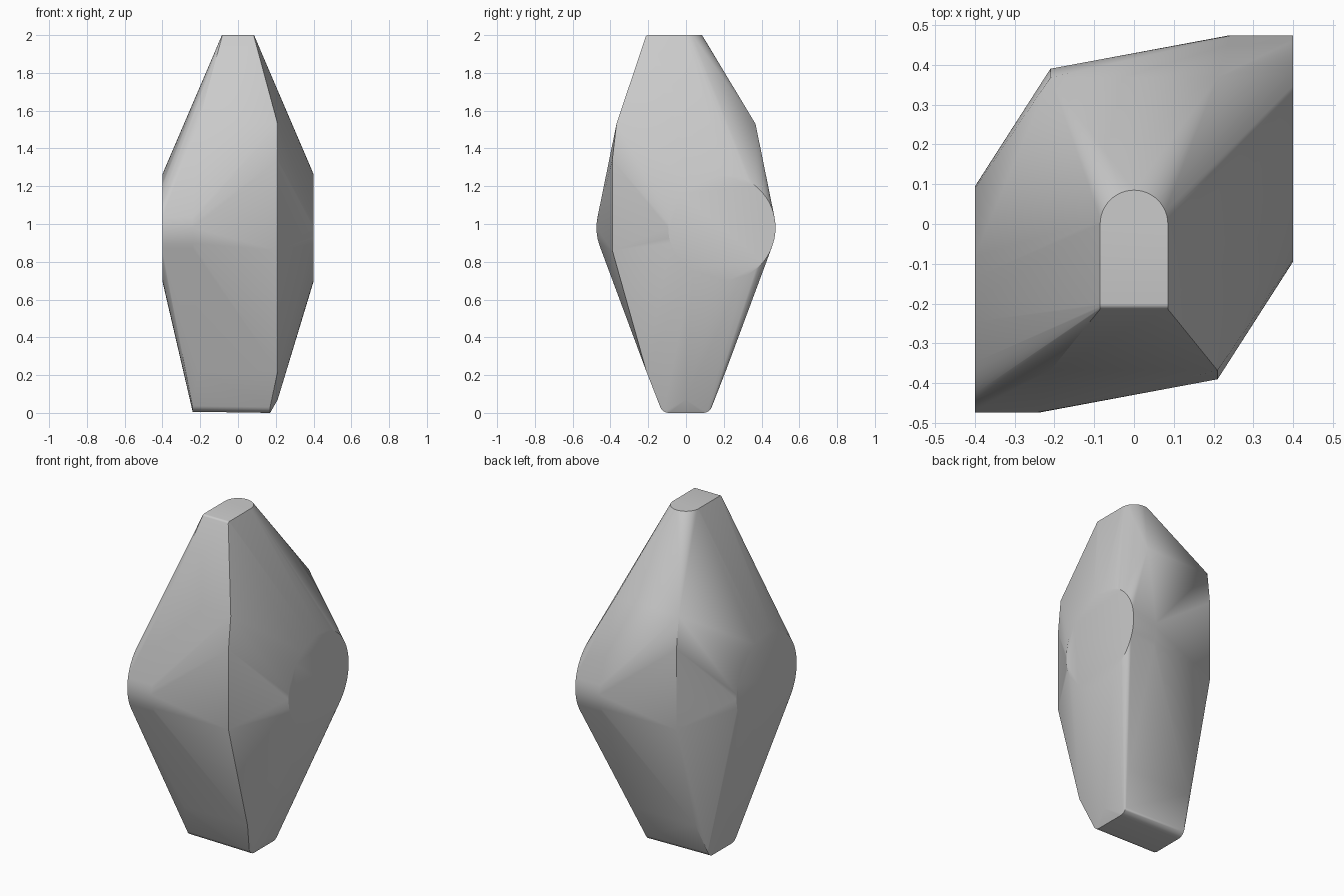
import bpy, bmesh
from math import cos, sin, pi, radians

cube = bpy.data.objects.get("Cube")
if cube:
    bpy.data.objects.remove(cube)

grey = bpy.data.materials.new("stone_grey")
grey.use_nodes = True
grey.diffuse_color = (0.6, 0.6, 0.6, 1)
grey.node_tree.nodes["Principled BSDF"].inputs["Base Color"].default_value = grey.diffuse_color


def arc(cx, cy, r, start, end, steps):
    """Points on a circular arc, angles in degrees."""
    angles = [radians(start + (end - start) * i / steps) for i in range(steps + 1)]
    return [(cx + r * cos(a), cy + r * sin(a)) for a in angles]


points = []

# Round side discs, offset to opposite corners
for s in (1, -1):
    for y, z in arc(0.19 * s, 0.98, 0.284, 0, 354.375, 63):
        points += [(0.4 * s, y, z), (0.24 * s, y, z)]

# Central block, same profile front and back
for y, z in ((0.368, 1.53), (0.39, 1.34), (0.39, 0.86), (0.21, 0.22)):
    points += [(x, s * y, z) for x in (-0.21, 0.21) for s in (1, -1)]

# Top cap: rounded at the back, square with a softened edge at the front
points += [(x, y, 2.0) for x, y in arc(0, 0, 0.085, 0, 180, 24)]
for y, z in arc(-0.2, 1.985, 0.015, 90, 180, 4):
    points += [(-0.085, y, z), (0.085, y, z)]

# Foot: bar with rounded long edges and a sloping left end
for s in (1, -1):
    for y, z in arc(0.09, 0.05, 0.05, -90, 0, 8):
        points += [(-0.24, s * y, z + 0.006), (0.17, s * y, z)]
points.append((0.21, 0, 0.07))

# Wrap everything in one skin
bm = bmesh.new()
for p in points:
    bm.verts.new(p)
bmesh.ops.remove_doubles(bm, verts=bm.verts, dist=0.0005)
hull = bmesh.ops.convex_hull(bm, input=bm.verts)
loose = {g for g in hull["geom_interior"] + hull["geom_unused"]
         if isinstance(g, bmesh.types.BMVert)}
bmesh.ops.delete(bm, geom=list(loose), context='VERTS')
bmesh.ops.dissolve_limit(bm, angle_limit=radians(0.5), verts=bm.verts, edges=bm.edges)
bmesh.ops.recalc_face_normals(bm, faces=bm.faces)
mesh = bpy.data.meshes.new("faceted_stone")
bm.to_mesh(mesh)
bm.free()

stone = bpy.data.objects.new("faceted_stone", mesh)
bpy.context.collection.objects.link(stone)
mesh.materials.append(grey)
bpy.context.view_layer.objects.active = stone
stone.select_set(True)
bpy.ops.object.shade_smooth_by_angle(angle=radians(30))
